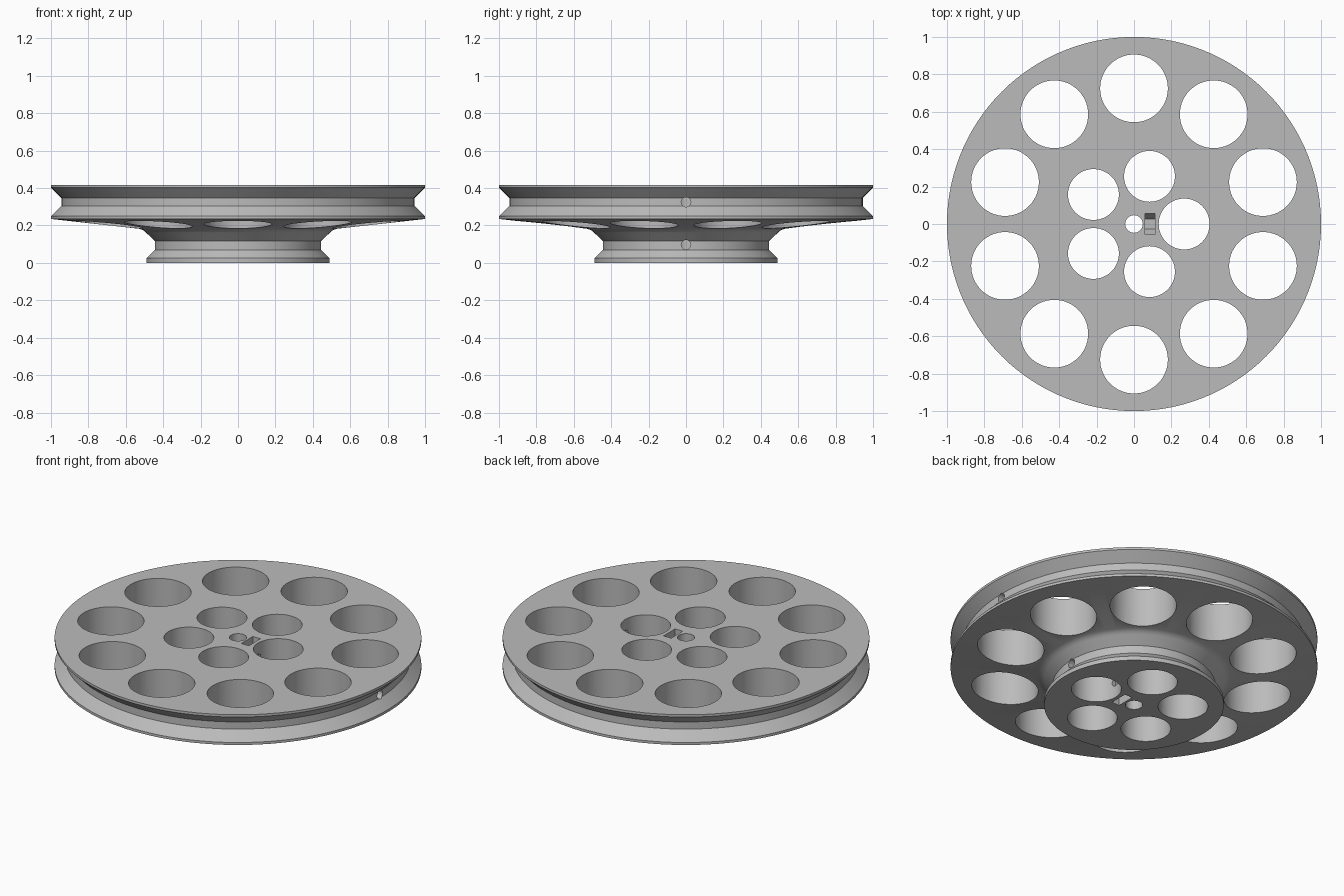
import bpy, bmesh
from math import cos, sin, radians, tau
from mathutils import Vector

cube = bpy.data.objects.get("Cube")
if cube:
    bpy.data.objects.remove(cube)

grey = bpy.data.materials.new("plain grey")
grey.use_nodes = True
colour = (0.5, 0.5, 0.5, 1)
grey.diffuse_color = colour
grey.node_tree.nodes["Principled BSDF"].inputs["Base Color"].default_value = colour


def loft(bm, rings):
    """Join equal rings of points into a closed, capped solid."""
    rows = [[bm.verts.new(p) for p in ring] for ring in rings]
    n = len(rows[0])
    for a, b in zip(rows, rows[1:]):
        for i in range(n):
            j = (i + 1) % n
            bm.faces.new((a[i], a[j], b[j], b[i]))
    bm.faces.new(rows[0][::-1])
    bm.faces.new(rows[-1])


def circle(radius, z, n, x=0, y=0):
    return [Vector((x + radius * cos(tau * i / n), y + radius * sin(tau * i / n), z))
            for i in range(n)]


def finish(name, bm):
    bmesh.ops.recalc_face_normals(bm, faces=bm.faces)
    mesh = bpy.data.meshes.new(name)
    bm.to_mesh(mesh)
    bm.free()
    mesh.materials.append(grey)
    obj = bpy.data.objects.new(name, mesh)
    bpy.context.collection.objects.link(obj)
    return obj


def cut(target, name, bm):
    """Subtract a set of separate solids, then discard them."""
    cutter = finish(name, bm)
    cutter.hide_render = True
    mod = target.modifiers.new(name, "BOOLEAN")
    mod.operation = "DIFFERENCE"
    mod.solver = "EXACT"
    mod.object = cutter
    bpy.context.view_layer.objects.active = target
    bpy.ops.object.modifier_apply(modifier=name)
    bpy.data.objects.remove(cutter)


# Two-step grooved wheel: small hub pulley below, large pulley above
profile = [(0.49, 0), (0.49, 0.025), (0.445, 0.07), (0.445, 0.118),
           (0.492, 0.162), (0.504, 0.173), (0.525, 0.182),
           (1, 0.235), (1, 0.25), (0.945, 0.305), (0.945, 0.348),
           (1, 0.403), (1, 0.417)]
bm = bmesh.new()
loft(bm, [circle(r, z, 120) for r, z in profile])
wheel = finish("stepped_pulley", bm)

# Axle bore and the two rings of lightening holes
bm = bmesh.new()
loft(bm, [circle(0.047, z, 32) for z in (-0.1, 0.6)])
for count, ring, radius, start in ((10, 0.725, 0.181, 18), (5, 0.268, 0.136, 0)):
    for k in range(count):
        a = radians(start) + tau * k / count
        loft(bm, [circle(radius, z, 60, ring * cos(a), ring * sin(a))
                  for z in (-0.1, 0.6)])
cut(wheel, "round_holes", bm)

# Nut pockets with a half-hexagon floor, one from each face
pockets = ((0.325, 0.277, 0.6), (0.097, 0.145, -0.1))
bm = bmesh.new()
for middle, floor, mouth in pockets:
    outline = [(-0.055, mouth), (-0.055, middle), (-0.028, floor),
               (0.028, floor), (0.055, middle), (0.055, mouth)]
    loft(bm, [[(x, y, z) for y, z in outline] for x in (0.06, 0.111)])
cut(wheel, "nut_pockets", bm)

# Set-screw holes running from the bore out to each groove
bm = bmesh.new()
for middle, floor, mouth in pockets:
    loft(bm, [[(x, p.x, p.y + middle) for p in circle(0.026, 0, 12)]
              for x in (0, 1.1)])
cut(wheel, "screw_holes", bm)

bpy.ops.object.select_all(action="DESELECT")
wheel.select_set(True)
bpy.context.view_layer.objects.active = wheel
bpy.ops.object.shade_smooth_by_angle(angle=radians(20))
